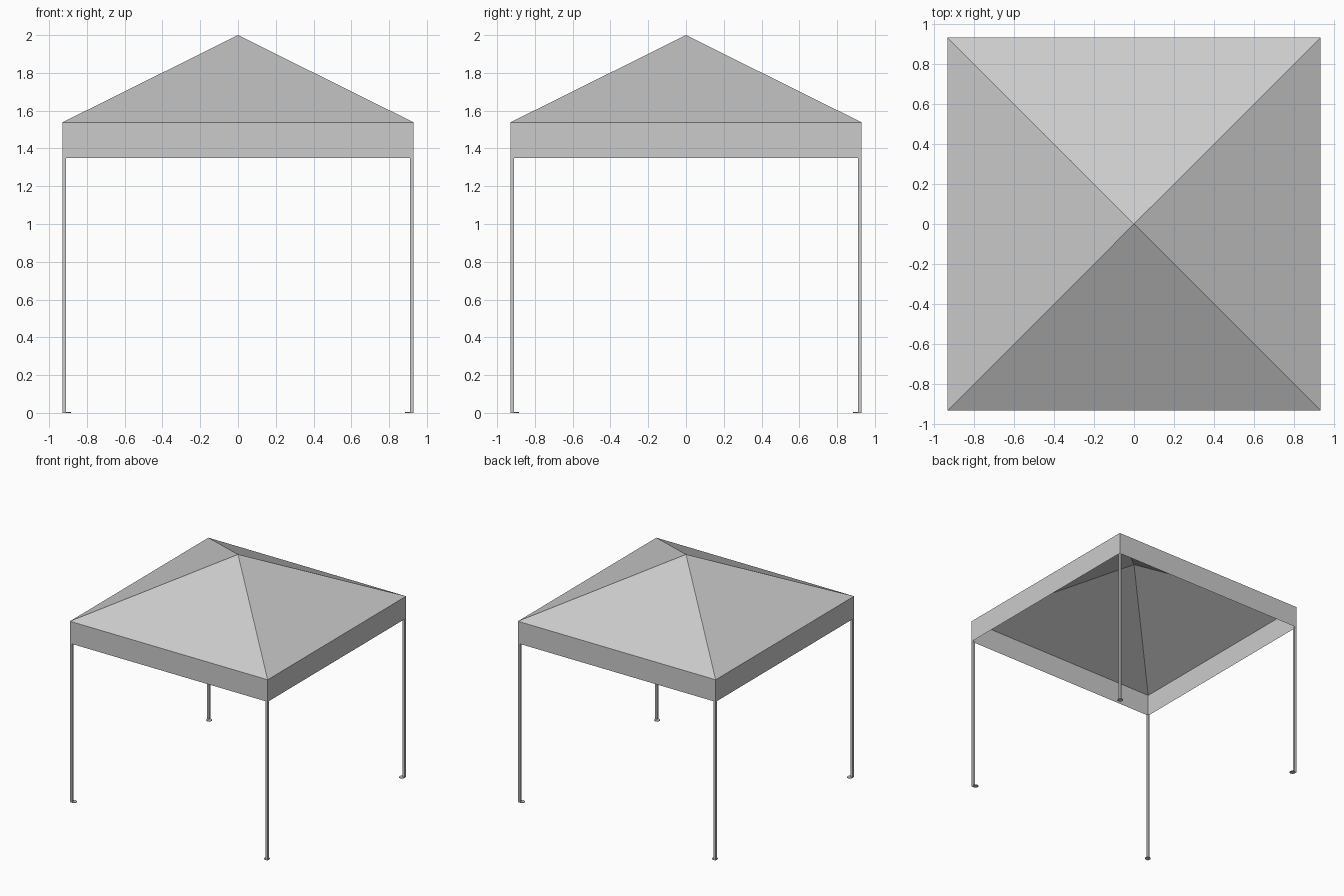
import bpy, bmesh

if "Cube" in bpy.data.objects:
    bpy.data.objects.remove(bpy.data.objects["Cube"])

HALF, DROP, EAVE, PEAK = 0.93, 1.35, 1.538, 2.0
POLE, FOOT_R, FOOT_H = 0.018, 0.023, 0.005


def make_object(name, bm):
    mesh = bpy.data.meshes.new(name)
    bm.to_mesh(mesh)
    bm.free()
    obj = bpy.data.objects.new(name, mesh)
    bpy.context.collection.objects.link(obj)
    return obj


# Canopy cloth: pyramid roof with a hanging valance, open underneath
bm = bmesh.new()
corners = [(-HALF, -HALF), (HALF, -HALF), (HALF, HALF), (-HALF, HALF)]
low = [bm.verts.new((x, y, DROP)) for x, y in corners]
eave = [bm.verts.new((x, y, EAVE)) for x, y in corners]
peak = bm.verts.new((0, 0, PEAK))
for i in range(4):
    j = (i + 1) % 4
    bm.faces.new((low[i], low[j], eave[j], eave[i]))
    bm.faces.new((eave[i], eave[j], peak))
make_object("canopy", bm)

# Four square poles, each on a small round foot plate set inward
for sx, sy, label in ((-1, -1, "front_left"), (1, -1, "front_right"),
                      (-1, 1, "back_left"), (1, 1, "back_right")):
    bpy.ops.mesh.primitive_cube_add(size=1)
    pole = bpy.context.object
    pole.name = label + "_pole"
    c = HALF - 0.001 - POLE / 2
    pole.scale = (POLE, POLE, DROP)
    pole.location = (sx * c, sy * c, DROP / 2)

    bpy.ops.mesh.primitive_cylinder_add(vertices=16, radius=FOOT_R, depth=FOOT_H)
    foot = bpy.context.object
    foot.name = label + "_foot"
    f = HALF - FOOT_R
    foot.location = (sx * f, sy * f, FOOT_H / 2)
